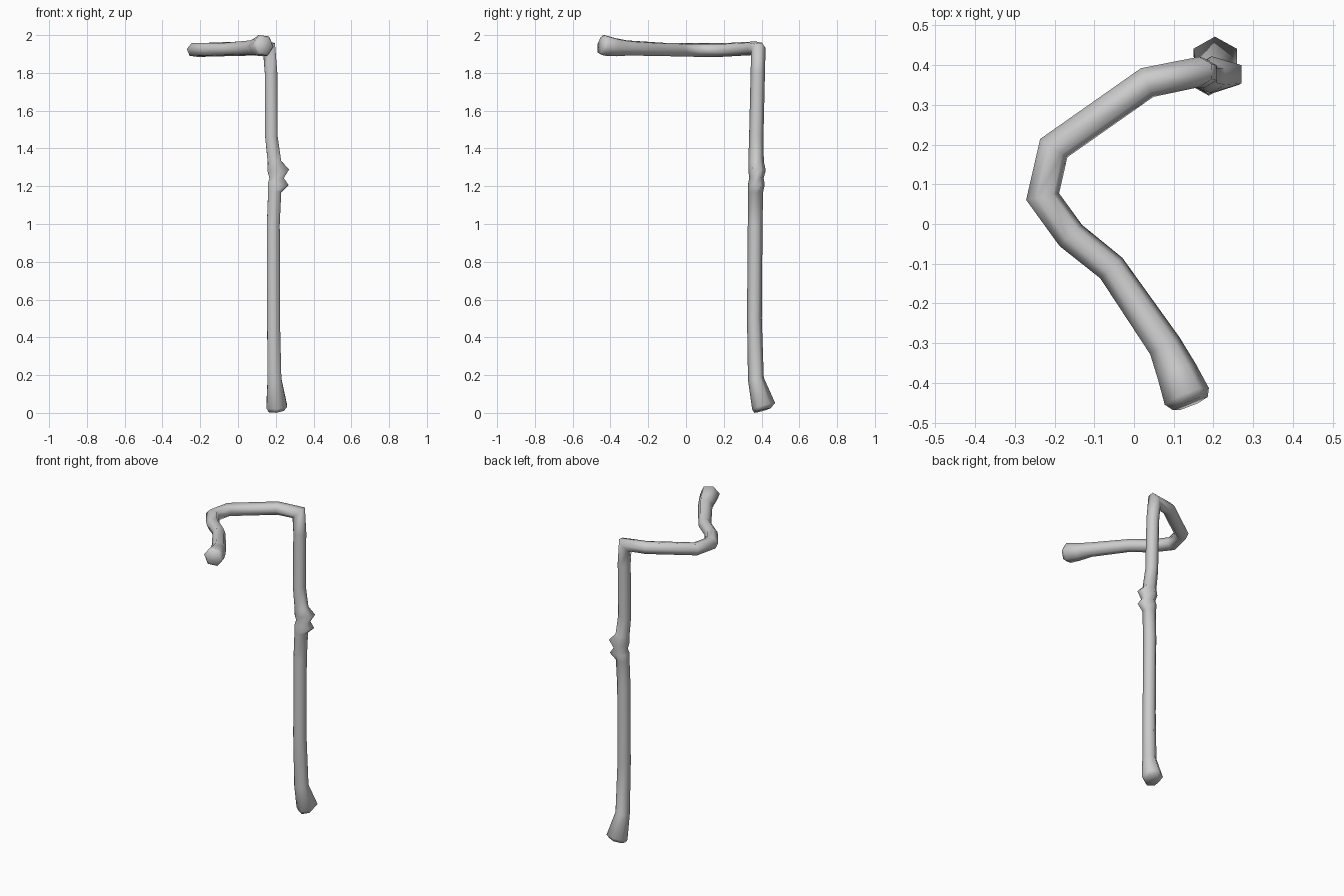
import bpy, bmesh, math
from mathutils import Vector

cube = bpy.data.objects.get("Cube")
if cube:
    bpy.data.objects.remove(cube, do_unlink=True)

SIDES = 6

# Grey surface
grey = bpy.data.materials.new("plain grey")
grey.use_nodes = True
colour = (0.6, 0.6, 0.6, 1.0)
grey.diffuse_color = colour
grey.node_tree.nodes["Principled BSDF"].inputs["Base Color"].default_value = colour

# Stations along the rod: x, y, z, radius, sideways bulge
stations = [
    # flared foot
    (0.202, 0.405, 0.013, 0.046, 0), (0.205, 0.411, 0.036, 0.063, 0),
    (0.193, 0.370, 0.18, 0.042, 0),
    # upright
    (0.188, 0.362, 0.50, 0.039, 0), (0.187, 0.366, 1.00, 0.039, 0),
    # double knuckle
    (0.194, 0.368, 1.17, 0.040, 0), (0.196, 0.373, 1.212, 0.044, 0.033),
    (0.200, 0.373, 1.243, 0.038, 0.009), (0.196, 0.376, 1.283, 0.046, 0.035),
    (0.193, 0.371, 1.33, 0.041, 0),
    # upper upright and elbow
    (0.177, 0.372, 1.46, 0.038, 0), (0.175, 0.380, 1.80, 0.038, 0),
    (0.165, 0.383, 1.925, 0.038, 0),
    # crooked arm
    (0.033, 0.356, 1.930, 0.039, 0), (-0.202, 0.191, 1.921, 0.039, 0),
    (-0.230, 0.069, 1.921, 0.039, 0), (-0.159, -0.029, 1.923, 0.039, 0),
    (-0.057, -0.111, 1.924, 0.038, 0), (0.078, -0.307, 1.932, 0.043, 0),
    # flared tip
    (0.108, -0.372, 1.936, 0.052, 0), (0.133, -0.434, 1.946, 0.060, 0),
    (0.142, -0.452, 1.945, 0.047, 0),
]


def sweep(name, stations, side, material):
    """Sweep a polygon along the stations with mitred corners."""
    points = [Vector(s[:3]) for s in stations]
    dirs = [(b - a).normalized() for a, b in zip(points, points[1:])]
    # Both flared ends keep the direction of the limb behind them
    dirs[0], dirs[-1] = dirs[1].copy(), dirs[-2].copy()
    bm = bmesh.new()
    rings = []
    u = (side - dirs[0] * side.dot(dirs[0])).normalized()
    for i, (centre, st) in enumerate(zip(points, stations)):
        before = dirs[max(i - 1, 0)]
        after = dirs[min(i, len(dirs) - 1)]
        normal = (before + after).normalized()
        v = before.cross(u)
        ring = []
        for k in range(SIDES):
            a = math.tau * k / SIDES
            offset = st[3] * (math.cos(a) * u + math.sin(a) * v)
            if math.sin(a) < -0.1:
                offset -= v * st[4]
            # Slide along the limb onto the mitre plane
            offset -= before * (offset.dot(normal) / before.dot(normal))
            ring.append(bm.verts.new(centre + offset))
        rings.append(ring)
        u = before.rotation_difference(after) @ u
    for lower, upper in zip(rings, rings[1:]):
        for k in range(SIDES):
            j = (k + 1) % SIDES
            bm.faces.new((lower[k], lower[j], upper[j], upper[k]))
    bm.faces.new(rings[0][::-1])
    bm.faces.new(rings[-1])
    bmesh.ops.recalc_face_normals(bm, faces=bm.faces)
    mesh = bpy.data.meshes.new(name)
    bm.to_mesh(mesh)
    bm.free()
    mesh.materials.append(material)
    obj = bpy.data.objects.new(name, mesh)
    bpy.context.collection.objects.link(obj)
    return obj


rod = sweep("bent_rod", stations, Vector((0, 1, 0)), grey)

# Smooth sides
bpy.ops.object.select_all(action='DESELECT')
rod.select_set(True)
bpy.context.view_layer.objects.active = rod
bpy.ops.object.shade_smooth_by_angle(angle=math.radians(75))
